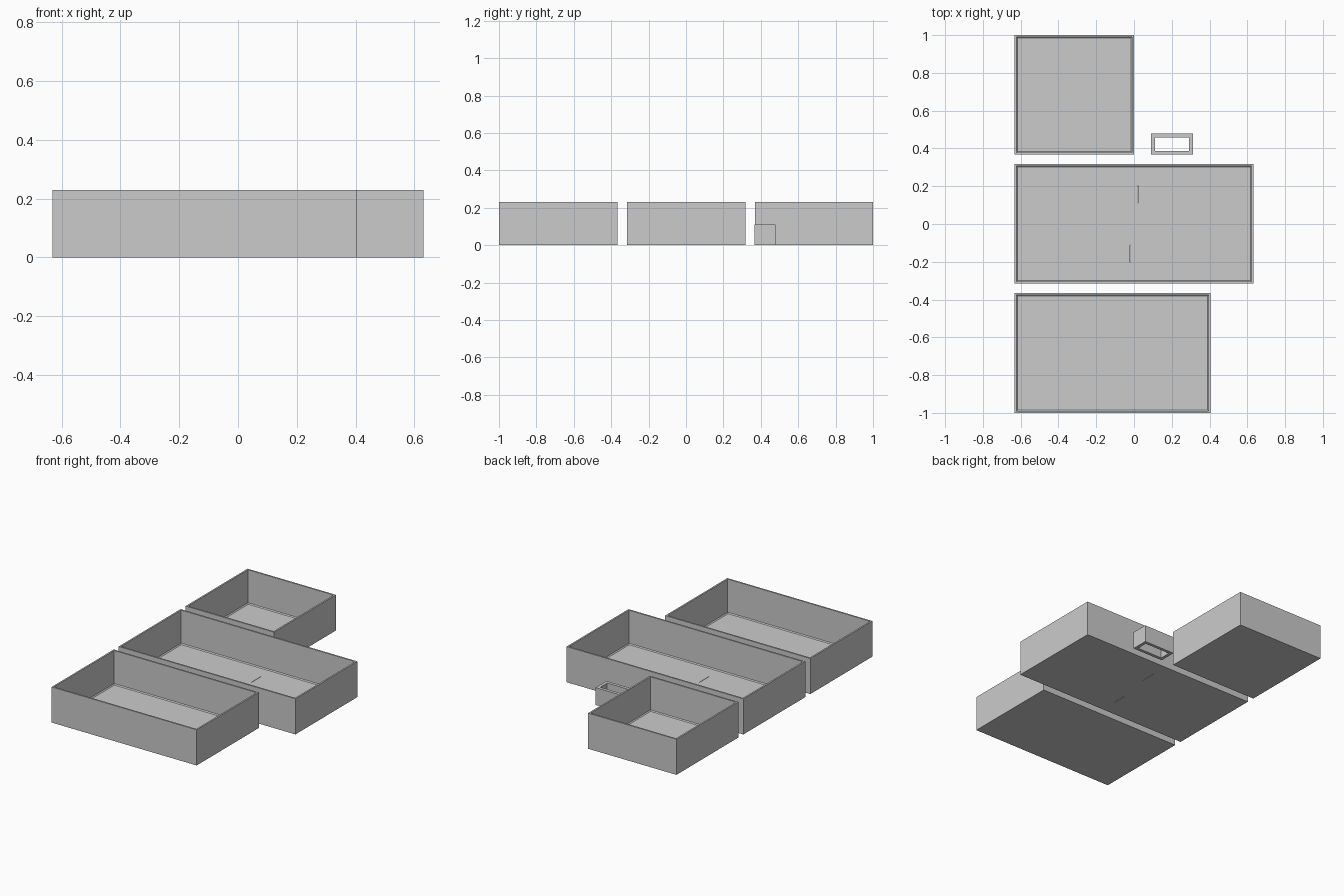
import bpy, bmesh

if "Cube" in bpy.data.objects:
    bpy.data.objects.remove(bpy.data.objects["Cube"])

grey = bpy.data.materials.new("plain_grey")
grey.diffuse_color = (0.6, 0.6, 0.6, 1)
grey.use_nodes = True
grey.node_tree.nodes["Principled BSDF"].inputs["Base Color"].default_value = grey.diffuse_color

WALL, HEIGHT, FLOOR, CHAMFER = 0.0105, 0.23, 0.0105, 0.006


def make_object(name, bm):
    bmesh.ops.recalc_face_normals(bm, faces=bm.faces)
    mesh = bpy.data.meshes.new(name)
    bm.to_mesh(mesh)
    bm.free()
    mesh.materials.append(grey)
    obj = bpy.data.objects.new(name, mesh)
    bpy.context.collection.objects.link(obj)
    return obj


def loft(name, bounds, levels, through=False):
    """Join rectangles given as (inset, z); cap both ends, or close the loop."""
    x0, x1, y0, y1 = bounds
    bm = bmesh.new()
    rings = [[bm.verts.new((x, y, z)) for x, y in
              ((x0 + d, y0 + d), (x1 - d, y0 + d), (x1 - d, y1 - d), (x0 + d, y1 - d))]
             for d, z in levels]
    pairs = list(zip(rings, rings[1:]))
    if through:
        pairs.append((rings[-1], rings[0]))
    else:
        bm.faces.new(rings[0])
        bm.faces.new(rings[-1])
    for a, b in pairs:
        for i in range(4):
            j = (i + 1) % 4
            bm.faces.new((a[i], a[j], b[j], b[i]))
    return make_object(name, bm)


def tray(name, x0, x1, y0, y1):
    return loft(name, (x0, x1, y0, y1),
                [(0, 0), (0, HEIGHT), (WALL, HEIGHT),
                 (WALL, FLOOR + CHAMFER), (WALL + CHAMFER, FLOOR)])


def prism(name, outline, z0, z1):
    bm = bmesh.new()
    face = bm.faces.new([bm.verts.new((x, y, z0)) for x, y in outline])
    out = bmesh.ops.extrude_face_region(bm, geom=[face])
    top = [v for v in out["geom"] if isinstance(v, bmesh.types.BMVert)]
    bmesh.ops.translate(bm, verts=top, vec=(0, 0, z1 - z0))
    return make_object(name, bm)


# Undivided trays
tray("small_tray", -0.632, 0.0, 0.368, 1.0)
tray("medium_tray", -0.632, 0.405, -1.0, -0.366)

# Long tray in two halves, joined by a tab and a slot in the floor
GAP = 0.0015
for side, name in ((-1, "left"), (1, "right")):
    tab = 0.02 + side * GAP
    slot = -0.02 + side * GAP
    seam = [(0, -0.5), (0, -0.205), (slot, -0.205), (slot, -0.11), (0, -0.11),
            (0, 0.11), (tab, 0.11), (tab, 0.205), (0, 0.205), (0, 0.5)]
    cutter = prism(name + "_half_cutter", seam + [(side, 0.5), (side, -0.5)], -0.1, 0.4)
    cutter.hide_render = True
    cutter.hide_viewport = True
    half = tray("long_tray_" + name + "_half", -0.632, 0.632, -0.316, 0.317)
    cut = half.modifiers.new("seam", "BOOLEAN")
    cut.operation = "INTERSECT"
    cut.solver = "EXACT"
    cut.object = cutter

# Open rectangular sleeve
loft("joining_sleeve", (0.09, 0.312, 0.367, 0.478),
     [(0, 0), (0, 0.112), (0.02, 0.112), (0.02, 0)], through=True)
